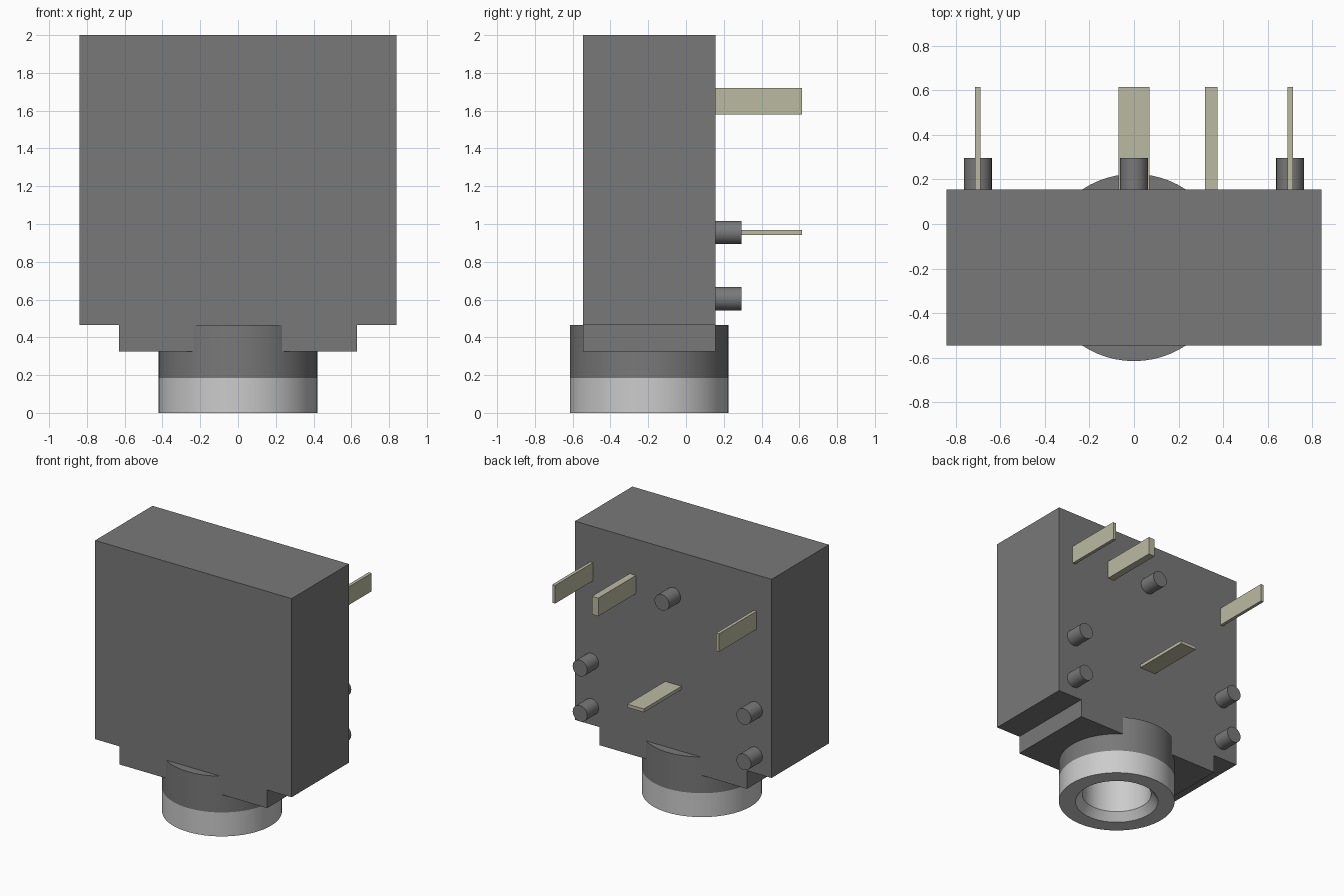
import bpy, bmesh, math
from mathutils import Matrix

if "Cube" in bpy.data.objects:
    bpy.data.objects.remove(bpy.data.objects["Cube"])


def material(name, rgb):
    m = bpy.data.materials.new(name)
    m.diffuse_color = (*rgb, 1)
    m.use_nodes = True
    m.node_tree.nodes["Principled BSDF"].inputs["Base Color"].default_value = m.diffuse_color
    return m


DARK = material("dark_plastic", (0.19, 0.19, 0.19))
METAL = material("light_metal", (0.55, 0.55, 0.55))
PIN = material("pin_metal", (0.50, 0.49, 0.36))
AXIS_Y = -0.195          # y of the socket axis
BACK = 0.155             # y of the body's back face


def finish(bm, name, mat, smooth=False):
    bmesh.ops.recalc_face_normals(bm, faces=bm.faces[:])
    me = bpy.data.meshes.new(name)
    bm.to_mesh(me)
    bm.free()
    ob = bpy.data.objects.new(name, me)
    bpy.context.collection.objects.link(ob)
    me.materials.append(mat)
    bpy.ops.object.select_all(action='DESELECT')
    ob.select_set(True)
    bpy.context.view_layer.objects.active = ob
    if smooth:
        bpy.ops.object.shade_smooth_by_angle(angle=math.radians(30))
    return ob


def box(name, x, y, z, mat):
    bm = bmesh.new()
    size = Matrix.Diagonal((x[1] - x[0], y[1] - y[0], z[1] - z[0], 1))
    mid = Matrix.Translation([sum(r) / 2 for r in (x, y, z)])
    bmesh.ops.create_cube(bm, size=1, matrix=mid @ size)
    return finish(bm, name, mat)


def lathe(name, profile, mat, steps=64):
    """Spin a closed (radius, z) outline round the socket axis."""
    bm = bmesh.new()
    vs = [bm.verts.new((r, AXIS_Y, z)) for r, z in profile]
    es = [bm.edges.new((vs[i - 1], vs[i])) for i in range(len(vs))]
    bmesh.ops.spin(bm, geom=vs + es, cent=(0, AXIS_Y, 0), axis=(0, 0, 1),
                   angle=math.tau, steps=steps)
    bmesh.ops.remove_doubles(bm, verts=bm.verts[:], dist=1e-4)
    bmesh.ops.dissolve_degenerate(bm, edges=bm.edges[:], dist=1e-5)
    return finish(bm, name, mat, smooth=True)


def peg(name, x, z):
    bm = bmesh.new()
    m = Matrix.Translation((x, BACK + 0.06, z)) @ Matrix.Rotation(math.pi / 2, 4, 'X')
    bmesh.ops.create_cone(bm, cap_ends=True, segments=32, radius1=0.062,
                          radius2=0.062, depth=0.16, matrix=m)
    return finish(bm, name, DARK, smooth=True)


# Stepped housing, extruded from its front outline
half = [(0.84, 2.0), (0.84, 0.465), (0.63, 0.465), (0.63, 0.325)]
outline = half + [(-x, z) for x, z in reversed(half)]
bm = bmesh.new()
face = bm.faces.new([bm.verts.new((x, -0.545, z)) for x, z in outline])
ext = bmesh.ops.extrude_face_region(bm, geom=[face])
bmesh.ops.translate(bm, vec=(0, BACK + 0.545, 0),
                    verts=[g for g in ext['geom'] if isinstance(g, bmesh.types.BMVert)])
housing = finish(bm, "housing", DARK)

# Bore through the housing for the socket sleeve
cutter = lathe("bore_cutter", [(0, 0.2), (0.28, 0.2), (0.28, 1.43), (0, 1.43)], DARK)
mod = housing.modifiers.new("bore", 'BOOLEAN')
mod.operation = 'DIFFERENCE'
mod.solver = 'EXACT'
mod.object = cutter
bpy.context.view_layer.objects.active = housing
bpy.ops.object.modifier_apply(modifier="bore")
bpy.data.objects.remove(cutter)

# Plastic collar and metal socket with chamfered mouth
lathe("collar", [(0.28, 0.185), (0.42, 0.185), (0.42, 0.465), (0.28, 0.465)], DARK)
lathe("socket_sleeve", [(0.42, 0.185), (0.42, 0), (0.30, 0), (0.25, 0.06), (0.25, 1.4),
                        (0, 1.4), (0, 1.43), (0.28, 1.43), (0.28, 0.185)], METAL)

# Locating pegs on the back
peg("peg_top", 0, 1.65)
for side, sx in (("left", -1), ("right", 1)):
    peg(f"peg_upper_{side}", sx * 0.70, 0.955)
    peg(f"peg_lower_{side}", sx * 0.70, 0.605)

# Contact pins on the back
reach = (BACK - 0.02, 0.615)
for name, x, w in (("left", -0.70, 0.025), ("right", 0.70, 0.025), ("inner", 0.347, 0.055)):
    box(f"pin_{name}", (x - w / 2, x + w / 2), reach, (1.58, 1.72), PIN)
box("pin_flat", (-0.07, 0.07), reach, (0.942, 0.968), PIN)
